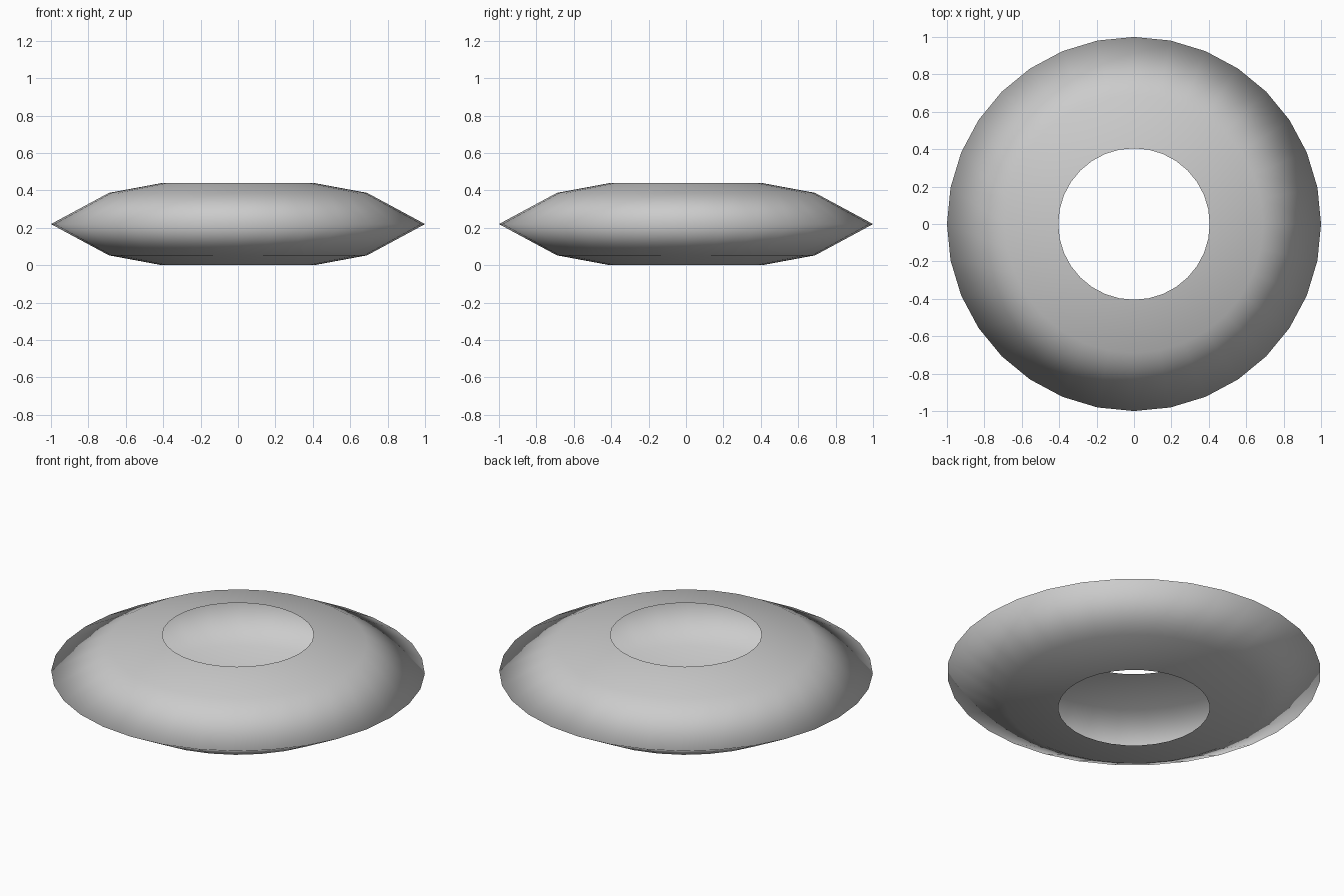
import bpy
import bmesh
import math

if "Cube" in bpy.data.objects:
    bpy.data.objects.remove(bpy.data.objects["Cube"])

SEGMENTS = 32
MID_Z = 0.22

# Half profile from the rim up to the hole edge: radius, height above the rim
half = [(0.69, 0.167), (0.405, 0.22)]
profile = [(r, MID_Z - h) for r, h in reversed(half)]
profile += [(1.0, MID_Z)]
profile += [(r, MID_Z + h) for r, h in half]


def lathe(name, points):
    """Revolve an open profile around z into a smooth, open shell."""
    bm = bmesh.new()
    rings = []
    for r, z in points:
        rings.append([bm.verts.new((r * math.cos(a), r * math.sin(a), z))
                      for a in (2 * math.pi * i / SEGMENTS for i in range(SEGMENTS))])
    for low, high in zip(rings, rings[1:]):
        for i in range(SEGMENTS):
            j = (i + 1) % SEGMENTS
            face = bm.faces.new((low[i], low[j], high[j], high[i]))
            face.smooth = True
    mesh = bpy.data.meshes.new(name)
    bm.to_mesh(mesh)
    bm.free()
    obj = bpy.data.objects.new(name, mesh)
    bpy.context.collection.objects.link(obj)
    return obj


# Hollow ring shell, open at the top and bottom holes
lathe("ring_shell", profile)
